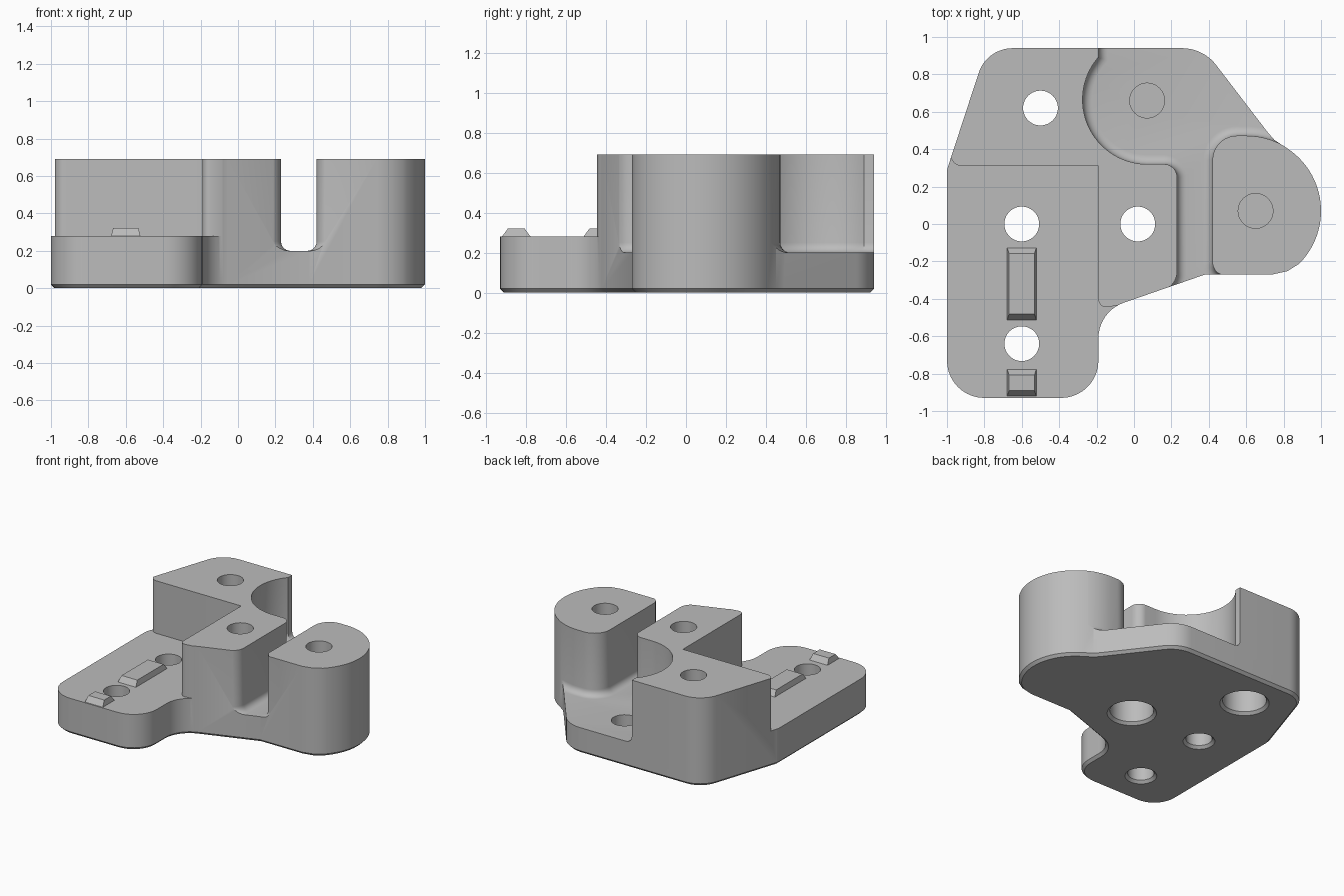
import bpy, bmesh
from math import sin, cos, tan, radians, pi
from mathutils import Vector

if "Cube" in bpy.data.objects:
    bpy.data.objects.remove(bpy.data.objects["Cube"])

grey = bpy.data.materials.new("light grey")
grey.use_nodes = True
GREY = (0.5, 0.5, 0.5, 1)
grey.diffuse_color = GREY
grey.node_tree.nodes["Principled BSDF"].inputs["Base Color"].default_value = GREY


def arc(cx, cy, r, a0, a1, n=24):
    """Points on a circle between two angles in degrees."""
    angles = [radians(a0 + (a1 - a0) * i / n) for i in range(n + 1)]
    return [(cx + r * cos(a), cy + r * sin(a)) for a in angles]


def rounded(corners, steps=10):
    """Polygon whose corners (x, y, radius) are replaced by tangent arcs."""
    out = []
    for i, c in enumerate(corners):
        p = Vector(c[:2])
        if len(c) < 3:
            out.append(p)
            continue
        a = (Vector(corners[i - 1][:2]) - p).normalized()
        b = (Vector(corners[(i + 1) % len(corners)][:2]) - p).normalized()
        half = a.angle(b) / 2
        centre = p + (a + b).normalized() * c[2] / sin(half)
        start = p + a * c[2] / tan(half) - centre
        end = p + b * c[2] / tan(half) - centre
        sweep = start.angle_signed(end)
        for k in range(steps + 1):
            t = -sweep * k / steps
            out.append(centre + Vector((start.x * cos(t) - start.y * sin(t),
                                        start.x * sin(t) + start.y * cos(t))))
    return out


def make_object(name, bm):
    bmesh.ops.recalc_face_normals(bm, faces=bm.faces)
    mesh = bpy.data.meshes.new(name)
    bm.to_mesh(mesh)
    bm.free()
    mesh.materials.append(grey)
    ob = bpy.data.objects.new(name, mesh)
    bpy.context.collection.objects.link(ob)
    return ob


def prism(name, points, z0, z1, bevel=0, segments=1):
    """Extruded outline, with an optional bevel round its bottom."""
    bm = bmesh.new()
    bottom = bm.faces.new([bm.verts.new((x, y, z0)) for x, y in points])
    edges = list(bottom.edges)
    top = bmesh.ops.extrude_face_region(bm, geom=[bottom], use_keep_orig=True)["geom"]
    bmesh.ops.translate(bm, vec=(0, 0, z1 - z0),
                        verts=[v for v in top if isinstance(v, bmesh.types.BMVert)])
    bmesh.ops.recalc_face_normals(bm, faces=bm.faces)
    if bevel:
        bmesh.ops.bevel(bm, geom=edges, offset=bevel, segments=segments,
                        profile=0.5, affect="EDGES", clamp_overlap=False)
    return make_object(name, bm)


def lathe(name, x, y, profile, n=48):
    """Solid of revolution from (radius, z) pairs."""
    bm = bmesh.new()
    rings = [[bm.verts.new((x + r * cos(2 * pi * i / n), y + r * sin(2 * pi * i / n), z))
              for i in range(n)] for r, z in profile]
    bm.faces.new(rings[0])
    bm.faces.new(rings[-1])
    for low, high in zip(rings, rings[1:]):
        for i in range(n):
            j = (i + 1) % n
            bm.faces.new((low[i], low[j], high[j], high[i]))
    return make_object(name, bm)


# Body: whole outline at full height, chamfered underneath
TOP, SHELF, FLOOR = 0.69, 0.28, 0.2
outline = rounded([
    (-1, -.93, .2), (-.19, -.93, .2), (-.19, -.468, .2), (.38, -.27),
    (.74, -.27), (.82, -.252), *arc(.6, .07, .4, -45, 58),
    (.75, .45), (.715, .49), (.37, .94, .23), (-.787, .94, .19), (-1, .29, .1)])
body = prism("bracket_body", outline, 0, TOP, 0.02)

# Raised shelf on the front right of the part
shelf = prism("shelf_cutter", rounded([
    (-1.3, .78), (-1.3, -1.3), (0, -1.3), (0, -.41), (-.08, -.435),
    (-.19, -.45, .04), (-.19, .31), (-1.002, .31, .06), (-.85, .78)]), SHELF, 1)

# Channel with a round pocket, separating the round boss from the block
channel = prism("channel_cutter", rounded([
    (-.19, 1.2), *arc(.07, .665, .345, 139, 270), (.23, .32, .07),
    (.23, -.327, .1), (-.1, -.442), (-.1, -.9), (.75, -.9), (.75, -.275),
    (.42, -.275, .07), (.42, .472, .13), *arc(.6, .07, .402, 90, 55, 8),
    (1.1, .3), (1.3, 1.2)]), FLOOR, 1, 0.05, 6)
cutters = [shelf, channel]

# Screw holes: plain, counterbored from below, and blind
R = 0.093
plain = [(R + .03, -.01), (R, .02), (R, 1)]
counterbored = [(.185, -.01), (.155, .02), (.155, .4), (R, .4), (R, 1)]
blind = [(R, .06), (R, 1)]
for x, y, profile in [(-.6, 0, plain), (-.6, -.64, plain),
                      (.02, 0, counterbored), (-.5, .62, counterbored),
                      (.07, .66, blind), (.65, .07, blind)]:
    cutters.append(lathe("hole_cutter", x, y, profile))

for cutter in cutters:
    cutter.hide_render = True
    mod = body.modifiers.new(cutter.name, "BOOLEAN")
    mod.object = cutter
    mod.operation = "DIFFERENCE"
    mod.solver = "EXACT"

# Bake the cuts and discard the cutters
bpy.context.view_layer.update()
baked = bpy.data.meshes.new_from_object(
    body.evaluated_get(bpy.context.evaluated_depsgraph_get()))
body.modifiers.clear()
body.data = baked
for cutter in cutters:
    bpy.data.objects.remove(cutter)

bpy.context.view_layer.objects.active = body
body.select_set(True)
bpy.ops.object.shade_smooth_by_angle(angle=radians(30))


# Locating ribs: sloped ends and slightly tapered sides
def rib(name, y0, y1):
    bm = bmesh.new()
    bmesh.ops.create_cube(bm, size=1)
    for v in bm.verts:
        upper = v.co.z > 0
        dx, dy = (.012, .038) if upper else (0, 0)
        v.co = (-.6 + (.08 - dx) * (1 if v.co.x > 0 else -1),
                y1 - dy if v.co.y > 0 else y0 + dy,
                .322 if upper else SHELF - .01)
    return make_object(name, bm)


rib("long_rib", -.52, -.12)
rib("short_rib", -.928, -.77)
